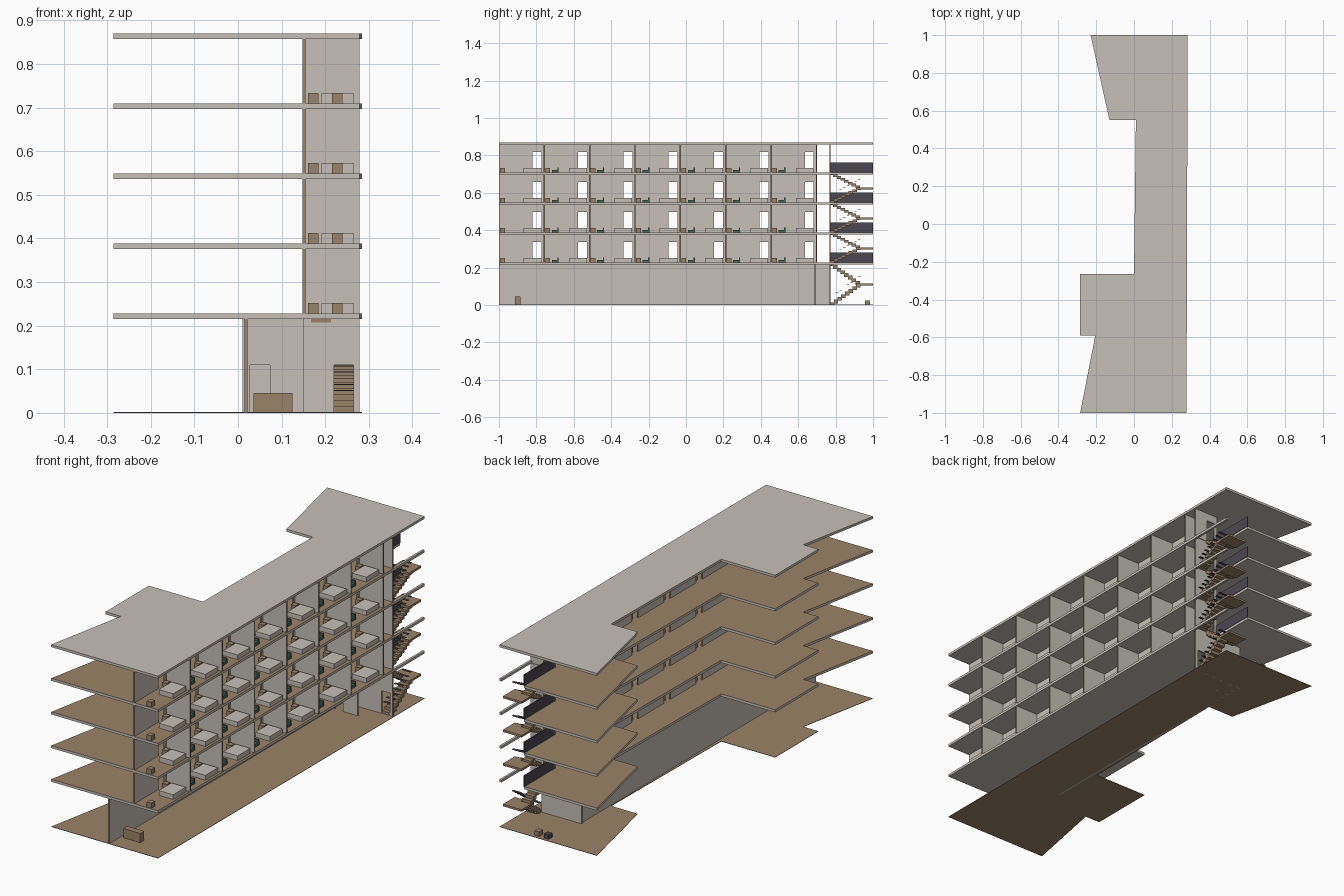
import bpy, bmesh
from mathutils import Vector

cube = bpy.data.objects.get("Cube")
if cube:
    bpy.data.objects.remove(cube)


def material(name, rgb):
    m = bpy.data.materials.new(name)
    m.use_nodes = True
    colour = (*rgb, 1)
    m.diffuse_color = colour
    m.node_tree.nodes["Principled BSDF"].inputs["Base Color"].default_value = colour
    return m


CONCRETE = material("pale concrete", (0.57, 0.53, 0.48))
WOOD = material("warm wood", (0.33, 0.23, 0.14))
DARK = material("charcoal", (0.07, 0.065, 0.08))
GREEN = material("dark green", (0.06, 0.13, 0.09))


def finish(name, bm, mats, rule=None):
    """Turn a bmesh into an object; faces matching the rule take the second material."""
    bm.normal_update()
    if rule:
        for f in bm.faces:
            f.material_index = int(rule(f.normal))
    mesh = bpy.data.meshes.new(name)
    bm.to_mesh(mesh)
    bm.free()
    for m in mats:
        mesh.materials.append(m)
    ob = bpy.data.objects.new(name, mesh)
    bpy.context.collection.objects.link(ob)
    return ob


def boxes(name, spans, mats, rule=None):
    """Each span is (x0, x1, y0, y1, z0, z1)."""
    bm = bmesh.new()
    for x0, x1, y0, y1, z0, z1 in spans:
        size = Vector((x1 - x0, y1 - y0, z1 - z0))
        mid = Vector((x0 + x1, y0 + y1, z0 + z1)) / 2
        for v in bmesh.ops.create_cube(bm, size=1)["verts"]:
            v.co = v.co * size + mid
    return finish(name, bm, mats, rule)


def plate(name, outline, z0, z1, mats, rule=None):
    bm = bmesh.new()
    face = bm.faces.new([bm.verts.new((x, y, z0)) for x, y in outline])
    top = bmesh.ops.extrude_face_region(bm, geom=[face])["geom"]
    for v in top:
        if isinstance(v, bmesh.types.BMVert):
            v.co.z = z1
    bmesh.ops.recalc_face_normals(bm, faces=bm.faces)
    return finish(name, bm, mats, rule)


THICK = 0.007
DOOR = 0.11


def wall(name, axis, at, start, end, z0, z1, doors=()):
    """Straight wall with door openings; the cut ends and jambs are wood."""
    runs, cur = [], start
    for a, b in doors:
        runs += [(cur, a, z0), (a, b, z0 + DOOR)]
        cur = b
    runs.append((cur, end, z0))
    h = THICK / 2
    if axis == 'x':
        spans = [(a, b, at - h, at + h, low, z1) for a, b, low in runs]
        return boxes(name, spans, [CONCRETE, WOOD], lambda n: abs(n.x) > 0.5)
    spans = [(at - h, at + h, a, b, low, z1) for a, b, low in runs]
    return boxes(name, spans, [CONCRETE, WOOD], lambda n: abs(n.y) > 0.5)


# Building outline: the west side steps in and out, the east side is straight
WEST = [(-0.285, -1), (-0.205, -0.59), (-0.285, -0.59), (-0.285, -0.265),
        (0, -0.265), (0.01, 0.55), (-0.13, 0.55), (-0.23, 1)]
FULL = [(0.278, -1)] + WEST[::1] + [(0.284, 1)]
NOTCHED = [(0.278, -1)] + WEST + [(0.155, 1), (0.155, 0.77), (0.283, 0.77)]

SLAB = 0.012
STOREY = 0.1605
FIRST = 0.2275                                  # top of the first floor slab
TOPS = [FIRST + STOREY * i for i in range(5)]
BAY = 0.2425
STAIR_Y, LANDING_Y = 0.77, 0.93

# Ground, floors and roof
plate("ground", FULL, 0, 0.002, [WOOD])
for i, top in enumerate(TOPS[:-1]):
    plate(f"floor_slab_{i + 1}", NOTCHED, top - SLAB, top,
          [CONCRETE, WOOD], lambda n: n.z > 0.5)
    boxes(f"stairwell_beam_{i + 1}",
          [(0.273, 0.284, STAIR_Y, 1, top - SLAB, top)], [CONCRETE])
plate("roof", FULL, TOPS[-1] - SLAB, TOPS[-1], [CONCRETE])

# Ground storey walls and furniture
under = FIRST - SLAB
wall("ground_long_wall", 'y', 0.018, -1, STAIR_Y, 0, under)
wall("ground_cross_wall", 'x', 0.69, 0.018, 0.15, 0, under, [(0.028, 0.073)])
wall("ground_stair_wall", 'x', STAIR_Y, 0.01, 0.279, 0, under, [(0.22, 0.265)])
boxes("reception_counter", [(0.036, 0.125, -0.915, -0.885, 0, 0.046)], [WOOD])
boxes("back_stool", [(0.085, 0.11, 0.957, 0.985, 0, 0.024)], [WOOD])
boxes("back_seat", [(0.035, 0.06, 0.957, 0.985, 0, 0.022)], [DARK])

# Room storeys
for i, top in enumerate(TOPS[:-1]):
    tag = i + 1
    ceiling = top + STOREY - SLAB
    starts = [-1 + BAY * b for b in range(7)]
    wall(f"corridor_wall_{tag}", 'y', 0.151, -1, starts[-1] + BAY, top, ceiling,
         [(s + 0.18, s + 0.228) for s in starts])
    for b, s in enumerate(starts):
        wall(f"room_partition_{tag}_{b + 1}", 'x', s + BAY, 0.151, 0.279, top, ceiling)
    wall(f"stair_partition_{tag}", 'x', STAIR_Y, 0.151, 0.279, top, ceiling,
         [(0.167, 0.21)])
    boxes(f"beds_{tag}", [(0.19, 0.266, s + 0.132, s + 0.227, top, top + 0.023)
                          for s in starts], [CONCRETE])
    boxes(f"desks_{tag}", [(0.215, 0.24, s + 0.005, s + 0.031, top, top + 0.024)
                           for s in starts], [WOOD])
    boxes(f"nightstands_{tag}", [(0.16, 0.185, s + 0.2, s + 0.226, top, top + 0.024)
                                 for s in starts], [WOOD])
    chairs = []
    for s in starts[1:]:
        chairs += [(0.215, 0.25, s + 0.04, s + 0.07, top, top + 0.014),
                   (0.215, 0.25, s + 0.07, s + 0.077, top, top + 0.026)]
    boxes(f"chairs_{tag}", chairs, [GREEN])
    boxes(f"stairwell_railing_{tag}",
          [(0.152, 0.157, STAIR_Y, 1, top, top + 0.052)], [DARK])

# Folded stairs: one flight up to a landing, one flight back
STEPS = 8
for i, (low, high) in enumerate(zip([0] + TOPS[:3], TOPS[:4])):
    rise = (high - low) / (2 * STEPS)
    run = (LANDING_Y - STAIR_Y) / STEPS
    half = low + rise * STEPS
    steps = []
    for k in range(STEPS):
        y = STAIR_Y + run * k
        z = low + rise * (k + 1)
        steps.append((0.22, 0.266, y, y + run + 0.004, max(z - rise * 1.4, low), z))
        y = LANDING_Y - run * k
        z = half + rise * (k + 1)
        steps.append((0.167, 0.213, y - run - 0.004, y, z - rise * 1.4, z))
    boxes(f"stair_flights_{i + 1}", steps, [WOOD])
    boxes(f"stair_landing_{i + 1}",
          [(0.167, 0.266, LANDING_Y, 1, half - 0.01, half)], [WOOD])
    # Loose thin slats above the lower flight
    slats = [(0.22, 0.266, STAIR_Y + run * k + 0.01, STAIR_Y + run * k + 0.022,
              low + rise * k + 0.05, low + rise * k + 0.052) for k in range(STEPS)]
    boxes(f"stair_slats_{i + 1}", slats, [DARK])
